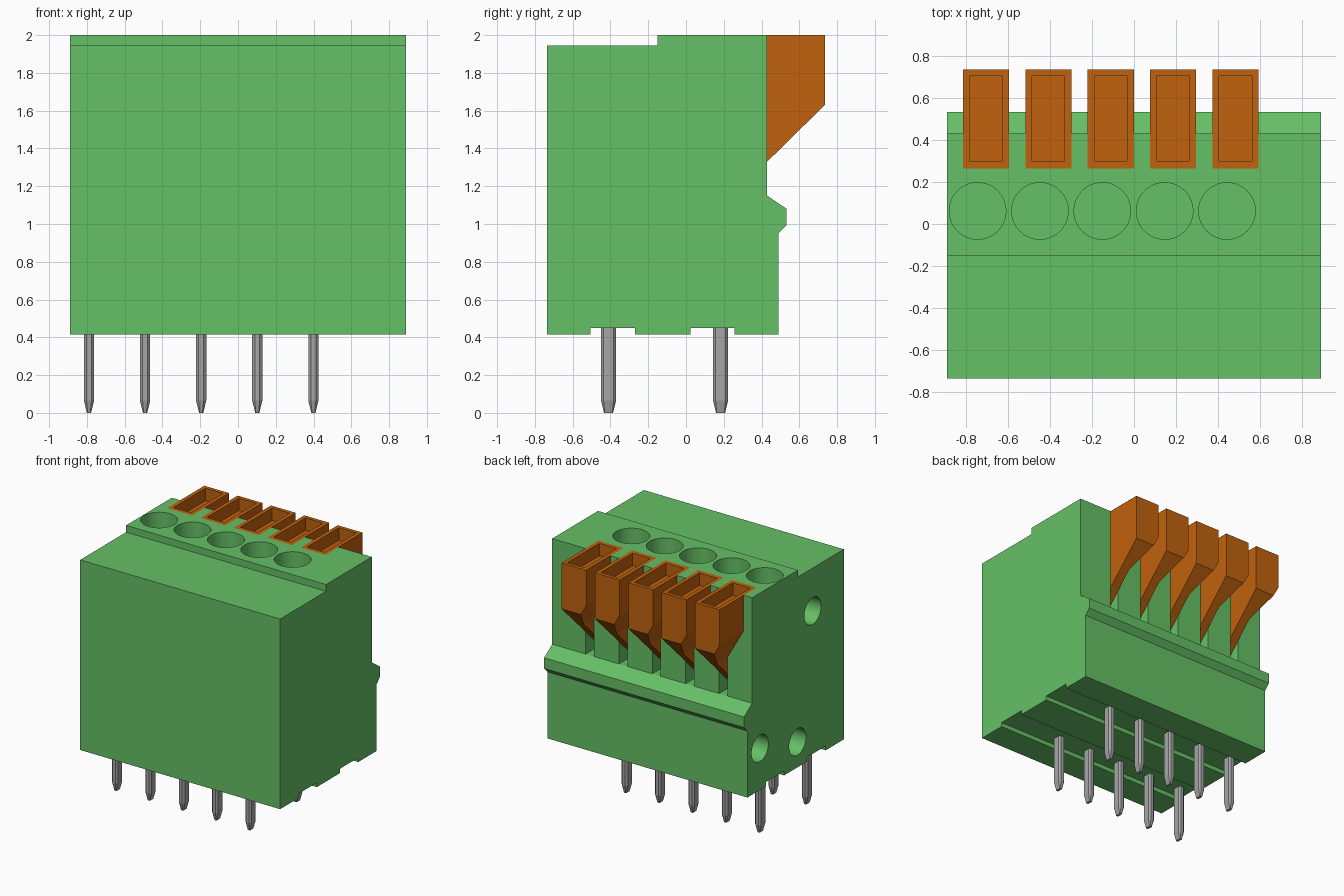
import bpy, bmesh
from mathutils import Matrix, Vector

if "Cube" in bpy.data.objects:
    bpy.data.objects.remove(bpy.data.objects["Cube"], do_unlink=True)


def material(name, rgb):
    m = bpy.data.materials.new(name)
    m.use_nodes = True
    m.diffuse_color = (*rgb, 1)
    m.node_tree.nodes["Principled BSDF"].inputs["Base Color"].default_value = (*rgb, 1)
    return m


green = material("green plastic", (0.133, 0.527, 0.133))
orange = material("orange plastic", (0.527, 0.122, 0.004))
metal = material("grey metal", (0.38, 0.38, 0.38))

PITCH, COUNT = 0.297, 5


def finish(name, bm, mat):
    bmesh.ops.recalc_face_normals(bm, faces=bm.faces)
    me = bpy.data.meshes.new(name)
    bm.to_mesh(me)
    bm.free()
    me.materials.append(mat)
    ob = bpy.data.objects.new(name, me)
    bpy.context.collection.objects.link(ob)
    return ob


def prism(name, points, axis, low, high, mat):
    """Extrude a profile along x (points are y, z) or along y (points are x, z)."""
    bm = bmesh.new()
    verts = [bm.verts.new((low, a, b) if axis == "x" else (a, low, b)) for a, b in points]
    face = bm.faces.new(verts)
    new = bmesh.ops.extrude_face_region(bm, geom=[face])["geom"]
    step = Vector((1, 0, 0) if axis == "x" else (0, 1, 0)) * (high - low)
    bmesh.ops.translate(bm, vec=step, verts=[v for v in new if isinstance(v, bmesh.types.BMVert)])
    return finish(name, bm, mat)


def cylinder(name, centre, radius, depth, axis, mat):
    bm = bmesh.new()
    turn = Matrix.Rotation(1.5707963, 4, "Y") if axis == "x" else Matrix()
    bmesh.ops.create_cone(bm, cap_ends=True, segments=40, radius1=radius, radius2=radius,
                          depth=depth, matrix=Matrix.Translation(centre) @ turn)
    return finish(name, bm, mat)


def combine(ob, other, operation="DIFFERENCE"):
    mod = ob.modifiers.new("cut", "BOOLEAN")
    mod.operation, mod.object, mod.solver = operation, other, "EXACT"
    bpy.context.view_layer.objects.active = ob
    bpy.ops.object.modifier_apply(modifier=mod.name)
    bpy.data.objects.remove(other, do_unlink=True)


def copies(first, label, start):
    """Repeat a part once per pole."""
    for i in range(COUNT):
        ob = first if i == 0 else first.copy()
        if i:
            bpy.context.collection.objects.link(ob)
        ob.name = f"{label}_{i + 1}"
        ob.location.x = start + i * PITCH


# Housing: stepped top, rear lip and two grooves underneath
housing = prism("housing", [
    (-0.735, 0.415), (-0.735, 1.945), (-0.152, 1.945), (-0.152, 2.0), (0.43, 2.0),
    (0.43, 1.15), (0.533, 1.08), (0.533, 0.995), (0.49, 0.95), (0.49, 0.415),
    (0.257, 0.415), (0.257, 0.45), (0.023, 0.45), (0.023, 0.415),
    (-0.27, 0.415), (-0.27, 0.45), (-0.505, 0.45), (-0.505, 0.415)],
    "x", -0.89, 0.89, green)


# Lever cross-section: wide head tapering on one side to a narrow blade
def lever_section(bottom, top):
    return [(-0.11, top), (0.11, top), (0.11, bottom), (0.035, bottom),
            (0.035, 1.46), (-0.11, 1.715)]


LEVER_X = -0.705
for i in range(COUNT):
    # Lever slot and round wire entry for each pole
    x = LEVER_X + i * PITCH
    section = [(x + a, b) for a, b in lever_section(1.15, 2.2)]
    combine(housing, prism("slot_cutter", section, "y", 0.265, 0.7, green))
    entry = cylinder("entry_cutter", (-0.745 + i * PITCH, 0.062, 1.85), 0.135, 0.9, "z", green)
    combine(housing, entry)

# Blind peg sockets on one end
for y, z in [(-0.34, 1.6), (0.33, 0.75), (-0.147, 0.62)]:
    combine(housing, cylinder("socket_cutter", (-0.89, y, z), 0.107, 0.4, "x", green))

bpy.ops.object.select_all(action="DESELECT")
housing.select_set(True)
bpy.context.view_layer.objects.active = housing
bpy.ops.object.shade_smooth_by_angle(angle=0.5)

# Release levers with a recessed top
lever = prism("lever", [(0.265, 2.0), (0.735, 2.0), (0.735, 1.63), (0.43, 1.33), (0.265, 1.165)],
              "x", -0.3, 0.3, orange)
combine(lever, prism("section_tool", lever_section(1.0, 2.3), "y", 0, 1, orange), "INTERSECT")
pocket = [(0.30, 1.9), (0.30, 2.1), (0.705, 2.1), (0.705, 1.9)]
combine(lever, prism("pocket_tool", pocket, "x", -0.078, 0.078, orange))
copies(lever, "lever", LEVER_X)


# Contact pins: flat bars with chamfered corners and tapered tips
def pin(y):
    bm = bmesh.new()
    rings = []
    for z, w, d, c in [(0, 0.011, 0.024, 0.004), (0.065, 0.027, 0.04, 0.014),
                       (0.47, 0.027, 0.04, 0.014)]:
        outline = [(w, d - c), (w - c, d), (c - w, d), (-w, d - c),
                   (-w, c - d), (c - w, -d), (w - c, -d), (w, c - d)]
        rings.append([bm.verts.new((a, y + b, z)) for a, b in outline])
    for lower, upper in zip(rings, rings[1:]):
        for k in range(8):
            n = (k + 1) % 8
            bm.faces.new((lower[k], lower[n], upper[n], upper[k]))
    bm.faces.new(rings[0])
    bm.faces.new(rings[-1])
    return finish("pin", bm, metal)


for label, y in [("front_pin", -0.41), ("rear_pin", 0.183)]:
    copies(pin(y), label, -0.789)
